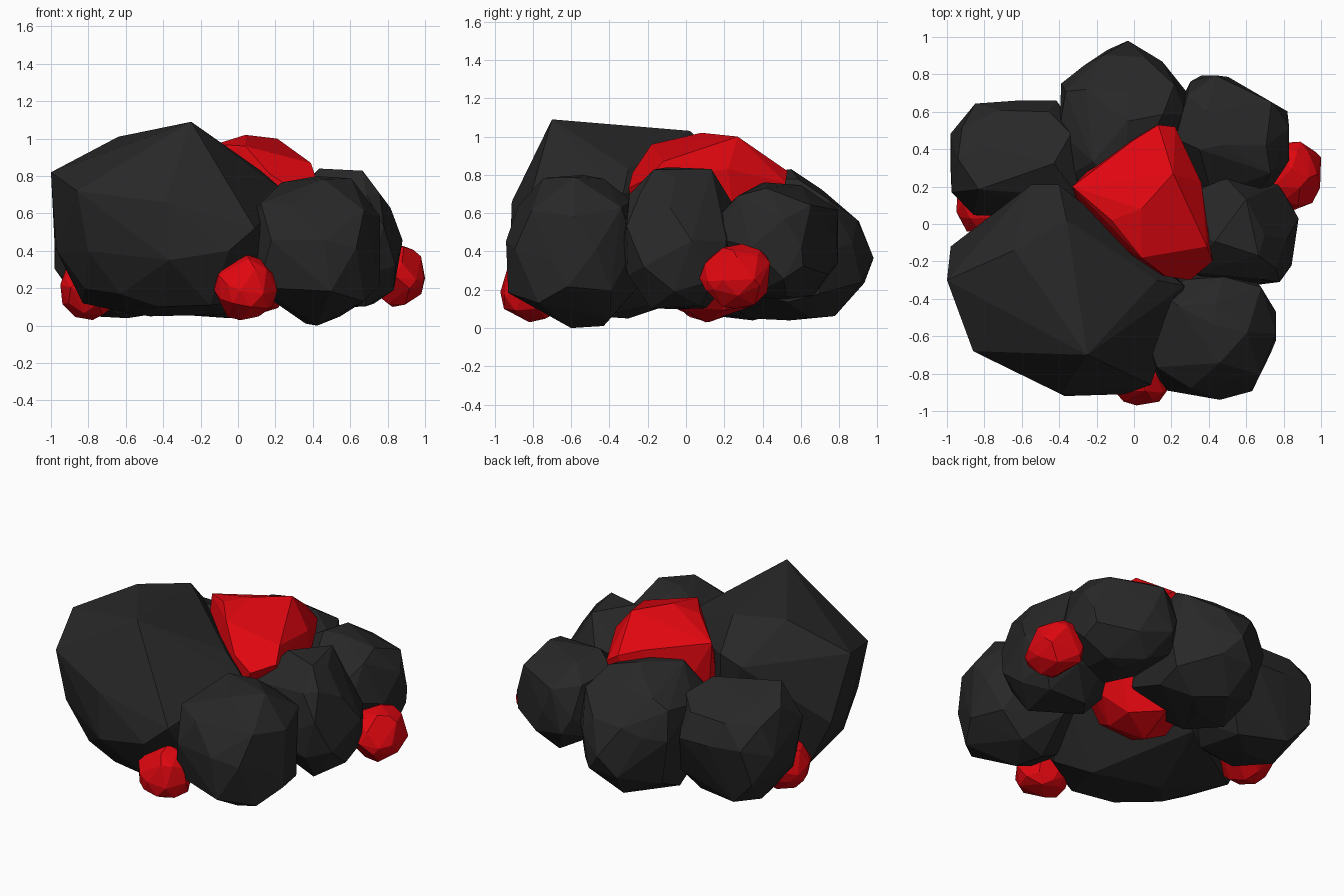
import bpy, bmesh, random
from mathutils import Vector

if "Cube" in bpy.data.objects:
    bpy.data.objects.remove(bpy.data.objects["Cube"])


def material(name, rgb):
    m = bpy.data.materials.new(name)
    m.diffuse_color = (*rgb, 1)
    m.use_nodes = True
    m.node_tree.nodes["Principled BSDF"].inputs["Base Color"].default_value = m.diffuse_color
    return m


BLACK = material("coal_black", (0.021, 0.021, 0.021))
RED = material("ember_red", (0.74, 0.002, 0.005))


def hull(name, points, mat):
    """Flat-faced convex stone around a set of points."""
    for _ in range(2):  # second pass drops points lying inside flat faces
        bm = bmesh.new()
        for p in points:
            bm.verts.new(p)
        bmesh.ops.remove_doubles(bm, verts=bm.verts[:], dist=0.02)
        res = bmesh.ops.convex_hull(bm, input=bm.verts[:])
        loose = {g for g in res["geom_interior"] + res["geom_unused"]
                 if isinstance(g, bmesh.types.BMVert)}
        bmesh.ops.delete(bm, geom=list(loose), context='VERTS')
        bmesh.ops.dissolve_limit(bm, angle_limit=0.06, verts=bm.verts[:], edges=bm.edges[:])
        bmesh.ops.recalc_face_normals(bm, faces=bm.faces[:])
        points = [v.co.copy() for v in bm.verts if len(v.link_edges) > 2]
        me = bpy.data.meshes.new(name)
        bm.to_mesh(me)
        bm.free()
    me.materials.append(mat)
    ob = bpy.data.objects.new(name, me)
    bpy.context.collection.objects.link(ob)
    return ob


def stone_points(lo, hi, seed, keep=0.8, power=2.4, grow=0.03, trims=()):
    """Jittered, boxy ball pressed into a box and against trimming planes."""
    rnd = random.Random(seed)
    bm = bmesh.new()
    bmesh.ops.create_icosphere(bm, subdivisions=2, radius=1)
    pts = []
    for v in bm.verts:
        if rnd.random() > keep:
            continue
        d = (v.co + Vector([rnd.uniform(-.16, .16) for _ in range(3)])).normalized()
        n = sum(abs(c) ** power for c in d) ** (1 / power)
        pts.append(d / n * rnd.uniform(0.95, 1.03))
    bm.free()
    a = [min(p[i] for p in pts) for i in range(3)]
    b = [max(p[i] for p in pts) for i in range(3)]
    out = []
    for p in pts:
        q = Vector()
        for i in range(3):
            t = (p[i] - a[i]) / (b[i] - a[i]) * (1 + 2 * grow) - grow
            q[i] = lo[i] + min(max(t, 0), 1) * (hi[i] - lo[i])
        for normal, dist in trims:
            n = Vector(normal).normalized()
            q -= n * max(0, q.dot(n) - dist)
        out.append(q)
    return out


# Large angular rock at the front left
hull("large_rock", [
    (-.25, -.70, 1.09), (-.64, -.14, 1.01), (-.36, .02, 1.03), (-.55, .21, .80),
    (-.40, .21, .85), (-1.0, -.30, .82), (-.98, -.12, .42), (-.97, -.30, .40),
    (-.86, -.68, .72), (-.80, -.66, .40), (-.39, -.91, .66), (-.37, -.92, .35),
    (-.05, -.91, .40), (-.63, -.66, .17), (.09, -.86, .52), (.12, -.30, .83),
    (.27, -.33, .70), (.27, -.32, .40), (.13, -.60, .14), (-.83, -.11, .12),
    (-.60, -.46, .07), (-.42, -.69, .10), (-.15, -.76, .11), (-.05, -.45, .06),
    (-.47, -.30, .05), (-.82, -.48, .20), (-.35, .15, .20)], BLACK)

# Smaller rocks around the core: name, box minimum, box maximum, seed, boxiness, trims
rocks = [
    ("front_right_rock", (.07, -.94, 0), (.76, -.24, .80), 3, 2.4,
     [((.9, -.44, 0), .96)]),
    ("right_rock", (.24, -.34, .10), (.88, .25, .84), 8, 2.4,
     [((.8, 0, .6), 1.03)]),
    ("back_right_rock", (.20, .16, .15), (.83, .80, .76), 5, 2.3,
     [((.5, .86, 0), .933)]),
    ("back_rock", (-.40, .12, .04), (.29, .98, .83), 12, 2.2,
     [((0, .65, .76), 1.011), ((.61, .79, 0), .78),
      ((-.62, .78, 0), .83), ((0, .76, -.65), .555)]),
    ("back_left_rock", (-.98, .04, .04), (-.26, .66, .79), 21, 2.4,
     [((0, .41, .91), .82)]),
]
for name, lo, hi, seed, power, trims in rocks:
    hull(name, stone_points(lo, hi, seed, power=power, trims=trims), BLACK)

# Glowing core: rounded body with the faceted crown seen from above
body = stone_points((-.30, -.24, .03), (.36, .46, .85), 4, power=1.7, grow=0)
crown = [
    (-.33, .20, .90), (-.12, .02, .97), (.04, .08, 1.02), (.21, .27, 1.0),
    (.00, .45, .86), (.13, .53, .82), (.22, .52, .76), (.36, .22, .83),
    (.39, -.12, .87), (.42, -.20, .78), (.30, -.30, .73), (.17, -.28, .81),
    (.04, -.18, .96)]
hull("red_core", body + [Vector(p) for p in crown], RED)

# Small red embers peeking out near the base
embers = [
    ("front_ember", (-.13, -.97, .03), (.21, -.65, .38), 31),
    ("right_ember", (.68, .07, .10), (1.0, .44, .44), 32),
    ("left_ember", (-.95, -.05, .03), (-.62, .28, .36), 33),
]
for name, lo, hi, seed in embers:
    hull(name, stone_points(lo, hi, seed, keep=0.75, power=2.1, grow=0), RED)
